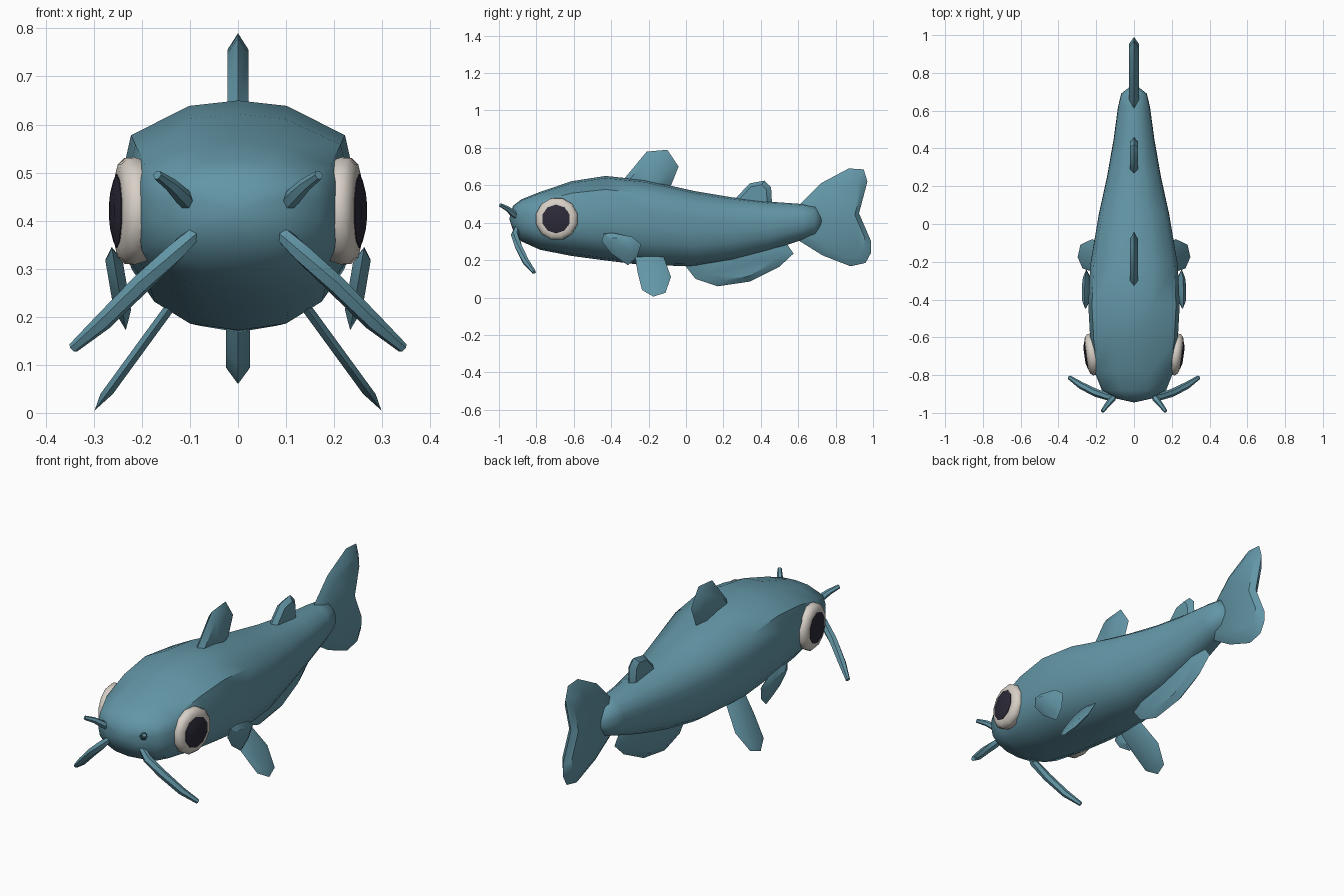
import bpy, bmesh, math
from mathutils import Vector

if "Cube" in bpy.data.objects:
    bpy.data.objects.remove(bpy.data.objects["Cube"])


def material(name, rgb):
    m = bpy.data.materials.new(name)
    m.diffuse_color = (*rgb, 1)
    m.use_nodes = True
    m.node_tree.nodes["Principled BSDF"].inputs["Base Color"].default_value = m.diffuse_color
    return m


SKIN = material("blue_skin", (0.125, 0.305, 0.385))
PALE = material("eye_white", (0.68, 0.63, 0.57))
DARK = material("pupil_dark", (0.026, 0.023, 0.04))


def finish(name, bm, mats, angle=40):
    bmesh.ops.recalc_face_normals(bm, faces=bm.faces)
    me = bpy.data.meshes.new(name)
    bm.to_mesh(me)
    bm.free()
    for m in mats:
        me.materials.append(m)
    ob = bpy.data.objects.new(name, me)
    bpy.context.collection.objects.link(ob)
    bpy.ops.object.select_all(action='DESELECT')
    ob.select_set(True)
    bpy.context.view_layer.objects.active = ob
    bpy.ops.object.shade_smooth_by_angle(angle=math.radians(angle))
    return ob


def loft(rings, start=None, end=None):
    """Bridge closed rings of points, closing each end with a cap or a point."""
    bm = bmesh.new()
    vs = [[bm.verts.new(p) for p in r] for r in rings]
    n = len(vs[0])
    for a, b in zip(vs, vs[1:]):
        for i in range(n):
            j = (i + 1) % n
            bm.faces.new((a[i], a[j], b[j], b[i]))
    for ring, tip in ((vs[0], start), (vs[-1], end)):
        if tip is None:
            bm.faces.new(ring)
        else:
            t = bm.verts.new(tip)
            for i in range(n):
                bm.faces.new((ring[i], ring[(i + 1) % n], t))
    return bm


# Body: boxy cross-section at the front, rounder towards the tail
half = [(0, 1), (.42, .95), (.92, .68), (1, .3), (1, -.1),
        (.95, -.45), (.75, -.74), (.43, -.94), (0, -1)]
section = half + [(-x, z) for x, z in half[-2:0:-1]]
stations = [  # y, bottom, top, half width
    (-.925, .36, .49, .09), (-.88, .30, .525, .17), (-.78, .255, .565, .21),
    (-.61, .222, .622, .232), (-.43, .198, .65, .242), (-.22, .172, .628, .232),
    (.05, .168, .568, .187), (.25, .20, .535, .143), (.45, .252, .512, .108),
    (.62, .308, .50, .085), (.69, .335, .49, .068)]
rings = []
for y, lo, hi, w in stations:
    blend = min(1, max(0, (y + .2) / .8)) * .7
    ring = []
    for x, z in section:
        k = 1 + (1 / math.hypot(x, z) - 1) * blend
        ring.append((x * k * w, y, (lo + hi) / 2 + z * k * (hi - lo) / 2))
    rings.append(ring)
finish("body", loft(rings, (0, -.945, .42), (0, .745, .405)), [SKIN], 50)


def fin(name, outline, thick, place=lambda y, z: 0, inset=.72, side=1):
    """Lens-shaped fin: sharp rim with a raised inner panel on both sides."""
    cy = sum(p[0] for p in outline) / len(outline)
    cz = sum(p[1] for p in outline) / len(outline)
    inner = [(cy + (y - cy) * inset, cz + (z - cz) * inset) for y, z in outline]
    loops = [(inner, -thick), (outline, 0), (inner, thick)]
    bm = loft([[(side * (place(y, z) + d), y, z) for y, z in pts] for pts, d in loops])
    return finish(name, bm, [SKIN], 35)


# Fins along the middle
fin("front_dorsal_fin", [(-.36, .60), (-.33, .635), (-.21, .78), (-.10, .79),
                         (-.04, .70), (-.08, .60), (-.2, .56)], .022)
fin("rear_dorsal_fin", [(.25, .50), (.27, .535), (.34, .61), (.42, .625),
                        (.455, .59), (.46, .50), (.36, .46)], .022)
fin("tail_fin", [(.58, .46), (.61, .50), (.72, .61), (.87, .69), (.95, .685), (.97, .62),
                 (.925, .45), (.99, .30), (.99, .24), (.96, .185), (.88, .167),
                 (.73, .225), (.61, .30), (.58, .33)], .026, inset=.8)
fin("belly_fin", [(-.02, .19), (.05, .10), (.17, .06), (.34, .085), (.5, .165),
                  (.575, .235), (.53, .30), (.35, .28), (.15, .22)], .025)


def tube(name, points, radii, sides=6):
    pts = [Vector(p) for p in points]
    rings = []
    for i, p in enumerate(pts):
        d = (pts[min(i + 1, len(pts) - 1)] - pts[max(i - 1, 0)]).normalized()
        u = d.cross(Vector((0, 0, 1))).normalized()
        v = d.cross(u)
        rings.append([p + (u * math.cos(a) + v * math.sin(a)) * radii[i]
                      for a in (math.tau * k / sides for k in range(sides))])
    finish(name, loft(rings), [SKIN], 50)


# Paired parts
for s, tag in ((1, "right"), (-1, "left")):
    fin(tag + "_pelvic_fin", [(-.27, .21), (-.26, .14), (-.235, .04), (-.175, .005),
                              (-.11, .025), (-.08, .11), (-.12, .22), (-.2, .27)],
        .013, lambda y, z: .302 - z * .73, side=s)
    fin(tag + "_pectoral_fin", [(-.45, .30), (-.44, .342), (-.39, .345), (-.29, .325),
                                (-.24, .285), (-.26, .22), (-.31, .172), (-.40, .235)],
        .018, lambda y, z: .25 + (z - .27) * .17, inset=.6, side=s)
    tube(tag + "_nose_barbel", [(s * .095, -.89, .425), (s * .115, -.925, .45),
                                (s * .14, -.955, .475), (s * .168, -.993, .495)],
         [.014, .018, .014, .010])
    tube(tag + "_mouth_barbel", [(s * .09, -.90, .375), (s * .13, -.915, .335),
                                 (s * .20, -.895, .27), (s * .28, -.855, .19),
                                 (s * .343, -.812, .135)],
         [.016, .021, .021, .019, .011])

    # Eye: rounded pale ring with a shallow dark dome, turned slightly forward
    tilt = math.radians(8)
    axis = Vector((s * math.cos(tilt), -math.sin(tilt), 0))
    along = Vector((s * math.sin(tilt), math.cos(tilt), 0))
    base = Vector((s * .217, -.69, .42))

    def disc(r, h, n=12):
        return [base + axis * h + along * (r * math.cos(a)) + Vector((0, 0, r * math.sin(a)))
                for a in (math.tau * (k + .5) / n for k in range(n))]

    finish(tag + "_eye_ring", loft([disc(r, h) for r, h in (
        (.105, -.03), (.115, 0), (.114, .016), (.100, .030), (.080, .035))]), [PALE], 50)
    finish(tag + "_pupil", loft([disc(r, h, 10) for r, h in (
        (.077, .028), (.077, .037), (.045, .046))]), [DARK], 50)
